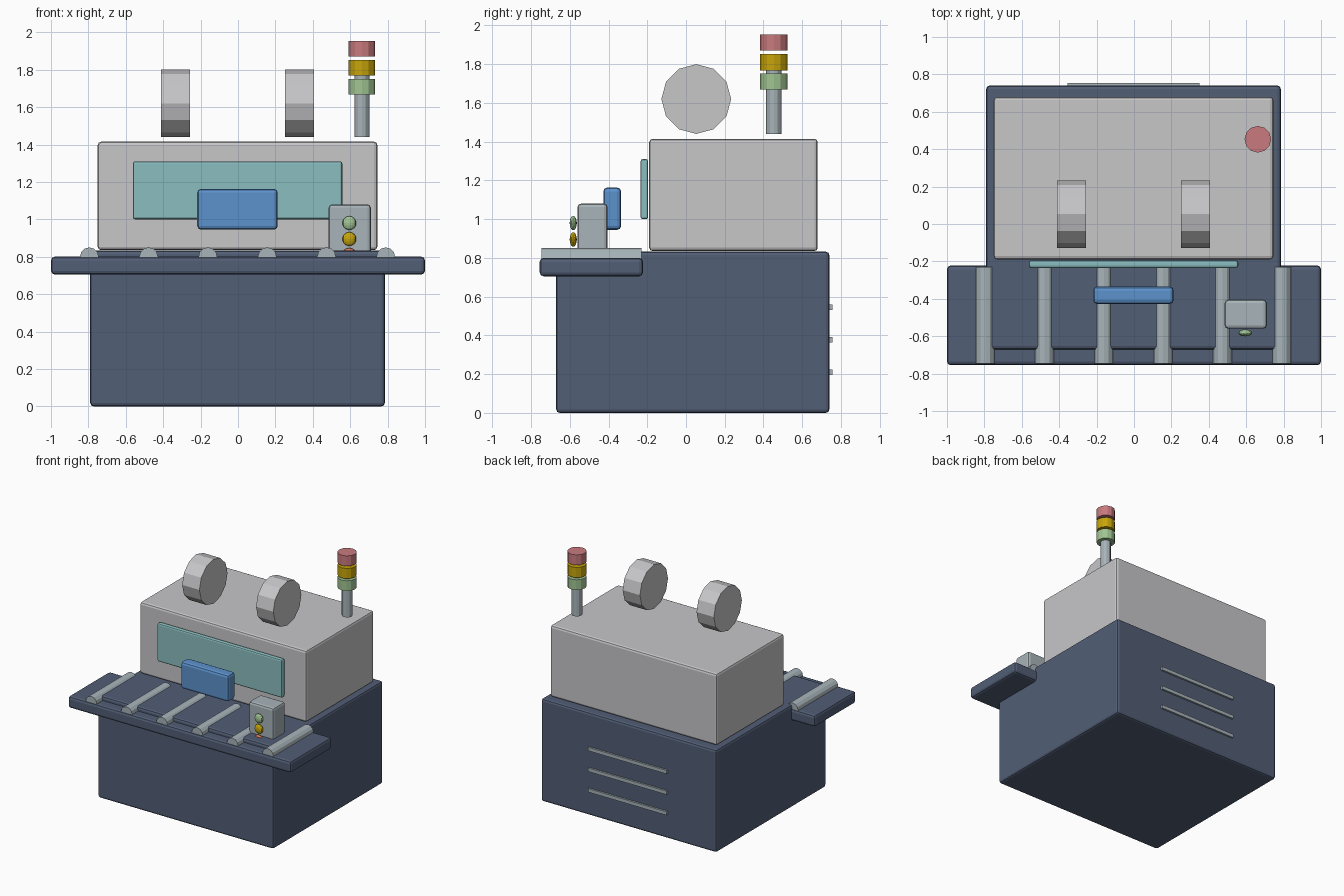
import bpy, math

if "Cube" in bpy.data.objects:
    bpy.data.objects.remove(bpy.data.objects["Cube"])


def lin(c):
    c /= 255
    return c / 12.92 if c <= 0.04045 else ((c + 0.055) / 1.055) ** 2.4


def material(name, r, g, b):
    m = bpy.data.materials.new(name)
    m.diffuse_color = (lin(r), lin(g), lin(b), 1)
    m.use_nodes = True
    m.node_tree.nodes["Principled BSDF"].inputs["Base Color"].default_value = m.diffuse_color
    return m


NAVY = material("navy", 82, 94, 118)
PALE = material("pale_grey", 199, 199, 201)
STEEL = material("steel", 168, 180, 185)
TEAL = material("teal", 138, 189, 191)
BLUE = material("blue", 92, 146, 205)
RED = material("red", 201, 122, 126)
YELLOW = material("yellow", 198, 164, 10)
GREEN = material("green", 160, 196, 146)
ORANGE = material("orange", 215, 120, 80)


def finish(name, mat):
    o = bpy.context.object
    o.name = name
    o.data.materials.append(mat)
    return o


def box(name, mat, x, y, z, bevel=0.0):
    """Box from (min, max) ranges, with rounded edges."""
    bpy.ops.mesh.primitive_cube_add(size=1, location=[(a + b) / 2 for a, b in (x, y, z)])
    o = finish(name, mat)
    o.scale = [b - a for a, b in (x, y, z)]
    bpy.ops.object.transform_apply(location=False, rotation=False, scale=True)
    if bevel:
        m = o.modifiers.new("rounded_edges", "BEVEL")
        m.width, m.segments = bevel, 2
    return o


def cylinder(name, mat, centre, radius, length, rotation=(0, 0, 0), sides=12):
    bpy.ops.mesh.primitive_cylinder_add(vertices=sides, radius=radius, depth=length,
                                        location=centre, rotation=rotation)
    return finish(name, mat)


# Cabinet, upper housing and conveyor bed
box("cabinet", NAVY, (-0.79, 0.785), (-0.67, 0.74), (0, 0.832), 0.018)
box("housing", PALE, (-0.75, 0.745), (-0.19, 0.68), (0.835, 1.415), 0.018)
box("conveyor_bed", NAVY, (-1, 1), (-0.755, -0.222), (0.705, 0.8), 0.02)

# Window and the work piece in front of it
box("window", TEAL, (-0.562, 0.558), (-0.235, -0.195), (1.0, 1.31), 0.012)
box("work_piece", BLUE, (-0.218, 0.212), (-0.427, -0.335), (0.945, 1.163), 0.02)

# Conveyor rollers
for i in range(6):
    cylinder("roller", STEEL, (-0.795 + i * 0.317, -0.488, 0.8), 0.05, 0.515,
             (math.pi / 2, 0, 0))

# Control box with three buttons
box("control_box", STEEL, (0.485, 0.71), (-0.56, -0.405), (0.76, 1.08), 0.018)
for z, mat in ((0.98, GREEN), (0.895, YELLOW), (0.81, ORANGE)):
    bpy.ops.mesh.primitive_uv_sphere_add(segments=12, ring_count=8, radius=0.037,
                                         location=(0.595, -0.582, z))
    finish("button", mat).scale.y = 0.5

# Reels above the housing
for x in (-0.335, 0.328):
    cylinder("reel", PALE, (x, 0.053, 1.62), 0.18, 0.155, (0, math.pi / 2, 0))

# Signal tower
cylinder("tower_pole", STEEL, (0.662, 0.453, 1.61), 0.04, 0.34)
for z, mat in ((1.71, GREEN), (1.81, YELLOW), (1.912, RED)):
    cylinder("signal_lamp", mat, (0.662, 0.453, z), 0.071, 0.083)

# Rear vents
for z in (0.21, 0.377, 0.545):
    box("vent", STEEL, (-0.355, 0.35), (0.73, 0.755), (z - 0.014, z + 0.014))
